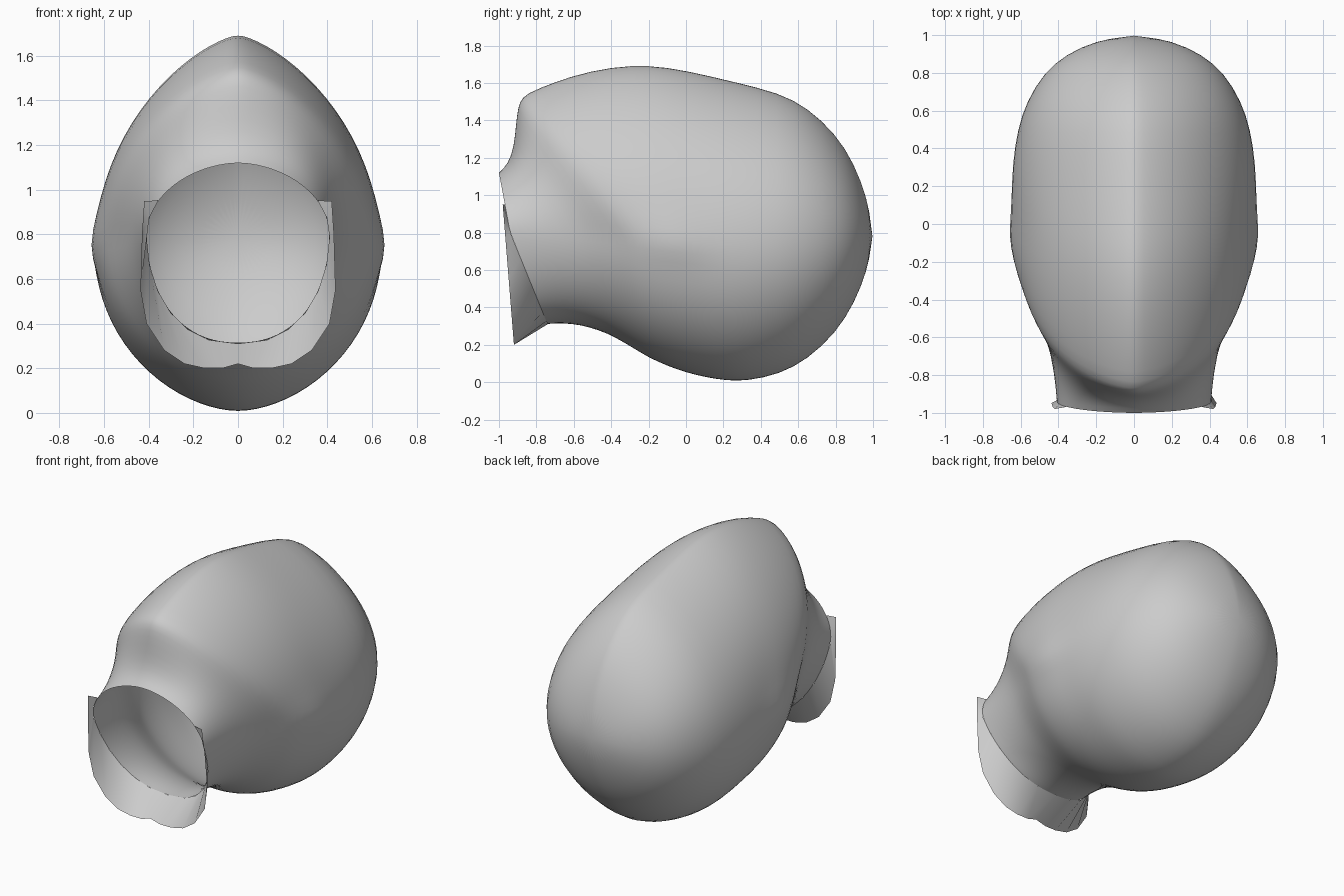
import bpy
import bmesh
import math

cube = bpy.data.objects.get("Cube")
if cube:
    bpy.data.objects.remove(cube, do_unlink=True)

# Single plain grey material
grey = bpy.data.materials.new("plain grey")
grey.use_nodes = True
grey.diffuse_color = (0.6, 0.6, 0.6, 1)
grey.node_tree.nodes["Principled BSDF"].inputs["Base Color"].default_value = grey.diffuse_color

SEGMENTS = 40

# Tilted rings: top (y, z), side (x, y, z), bottom (y, z)
RINGS = [
    (-1, 1.12, .41, -.94, .8, -.74, .31),
    (-.95, 1.17, .415, -.88, .8, -.66, .315),
    (-.92, 1.26, .43, -.75, .8, -.56, .305),
    (-.91, 1.38, .46, -.6, .8, -.46, .275),
    (-.9, 1.47, .5, -.49, .79, -.38, .24),
    (-.88, 1.53, .56, -.36, .78, -.28, .18),
    (-.8, 1.57, .6, -.28, .77, -.2, .13),
    (-.62, 1.64, .625, -.18, .76, -.1, .085),
    (-.4, 1.69, .64, -.06, .75, 0, .05),
    (-.2, 1.7, .64, .05, .74, .1, .025),
    (0, 1.67, .645, .17, .73, .22, .005),
    (.25, 1.61, .645, .32, .73, .33, .005),
    (.5, 1.55, .62, .5, .74, .5, .04),
    (.65, 1.47, .57, .65, .75, .65, .12),
    (.8, 1.33, .48, .8, .76, .8, .26),
    (.9, 1.17, .36, .9, .77, .9, .42),
    (.97, .98, .2, .97, .77, .97, .6),
]


def mix(a, b, t):
    return a + (b - a) * t


def ring_point(index, angle):
    """Point on a ring: pointed above the widest line, rounder below it."""
    top_y, top_z, side_x, side_y, side_z, low_y, low_z = RINGS[index]
    s, c = math.sin(angle), math.cos(angle)
    front = min(index / 8, 1)
    if s >= 0:
        power = mix(1.1, 1.4, front)
        y, z = mix(side_y, top_y, s), mix(side_z, top_z, s)
    else:
        power = mix(.85, 1.12, front)
        y, z = mix(side_y, low_y, -s), mix(side_z, low_z, -s)
    x = side_x * abs(c) ** power
    # Soft swelling over each ear
    if index > 3:
        x += .035 * math.exp(-((y + .07) / .2) ** 2 - ((z - .77) / .09) ** 2)
    return math.copysign(x, c), y, z


def finish(name, bm, flip_normals=False):
    """Turn a bmesh into a smooth, coloured object."""
    bmesh.ops.recalc_face_normals(bm, faces=bm.faces[:])
    if flip_normals:
        bmesh.ops.reverse_faces(bm, faces=bm.faces[:])
    mesh = bpy.data.meshes.new(name)
    bm.to_mesh(mesh)
    bm.free()
    mesh.materials.append(grey)
    obj = bpy.data.objects.new(name, mesh)
    bpy.context.collection.objects.link(obj)
    mesh.polygons.foreach_set("use_smooth", [True] * len(mesh.polygons))
    return obj


def bridge(bm, first, second, closed):
    count = len(first)
    for i in range(count if closed else count - 1):
        j = (i + 1) % count
        bm.faces.new((first[i], first[j], second[j], second[i]))


# Hollow shell, lofted from the face opening to the back pole
bm = bmesh.new()
loops = []
for index in range(len(RINGS)):
    loops.append([
        bm.verts.new(ring_point(index, math.tau * i / SEGMENTS))
        for i in range(SEGMENTS)
    ])
for first, second in zip(loops, loops[1:]):
    bridge(bm, first, second, closed=True)
pole = bm.verts.new((0, 1, .78))
for i in range(SEGMENTS):
    bm.faces.new((loops[-1][i], loops[-1][(i + 1) % SEGMENTS], pole))
shell = finish("head_shell", bm)
smoothing = shell.modifiers.new("smoothing", "SUBSURF")
smoothing.levels = smoothing.render_levels = 1

# Flared band under the opening: half outline of its front edge (x, z)
OUTLINE = [
    (.42, .95), (.43, .8), (.437, .55), (.41, .4),
    (.33, .28), (.24, .22), (.15, .2), (.07, .2), (0, .22),
]
outer = [(x, -.98 + (.95 - z) * .08, z) for x, z in OUTLINE]
start, steps = math.radians(28), len(OUTLINE) - 1
inner = [
    ring_point(0, mix(start, -math.pi / 2, i / steps))
    for i in range(steps + 1)
]


def mirrored(points):
    return points + [(-x, y, z) for x, y, z in reversed(points[:-1])]


bm = bmesh.new()
edges = [[bm.verts.new(p) for p in mirrored(side)] for side in (outer, inner)]
bridge(bm, edges[0], edges[1], closed=False)
bm.faces.ensure_lookup_table()
bm.normal_update()
# Make the band face away from the opening
bmesh.ops.recalc_face_normals(bm, faces=bm.faces[:])
lowest = min(bm.faces, key=lambda f: f.calc_center_median().z)
finish("chin_band", bm, flip_normals=lowest.normal.z > 0)
